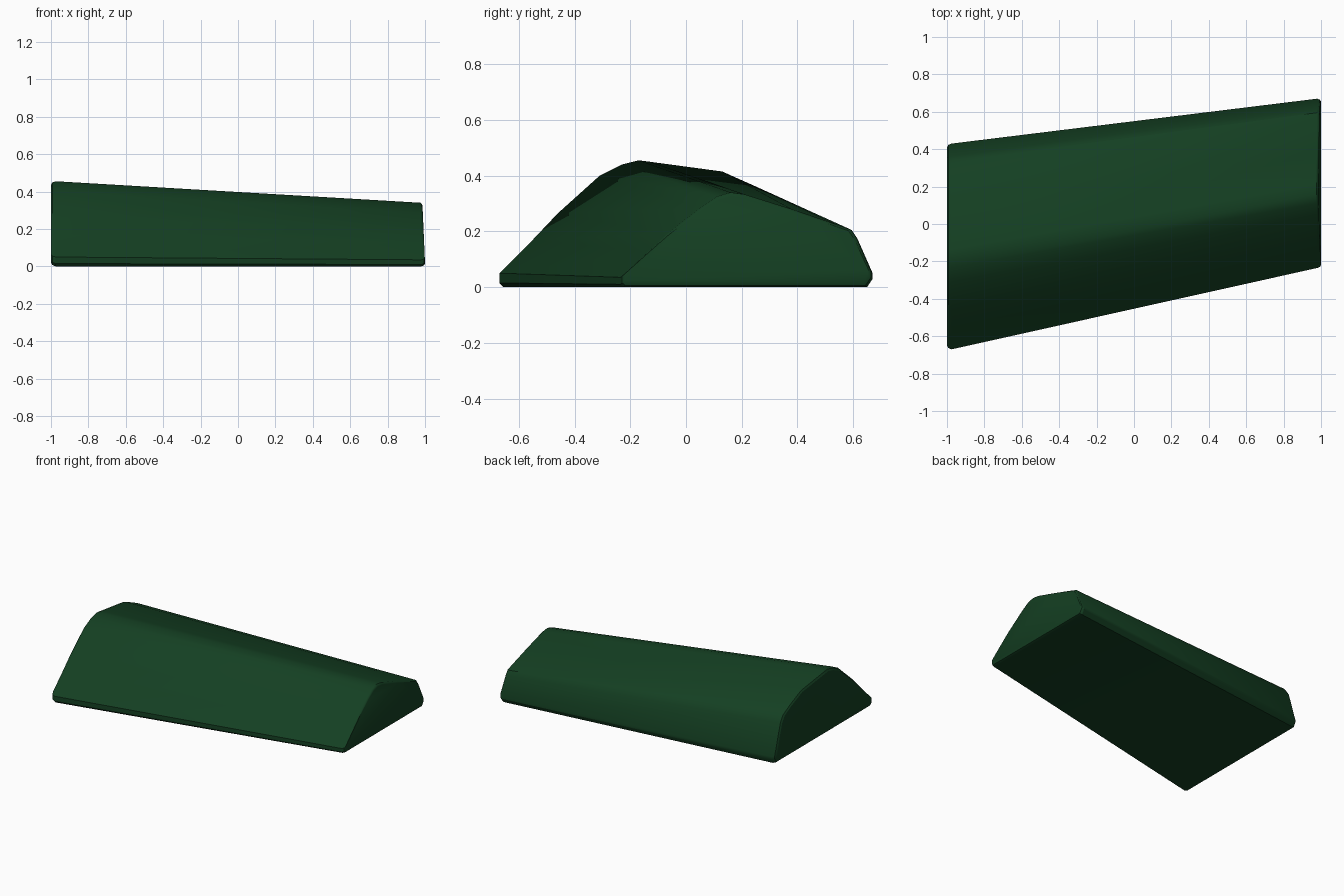
import bpy, bmesh

if "Cube" in bpy.data.objects:
    bpy.data.objects.remove(bpy.data.objects["Cube"])

# Matching end profiles (y, z), counter-clockwise from front bottom
LEFT = [(-.655, 0), (-.67, .015), (-.67, .05), (-.55, .17), (-.46, .265), (-.31, .40),
        (-.23, .44), (-.17, .455), (-.13, .45), (.13, .415), (.26, .357), (.335, .315),
        (.365, .27), (.43, .05), (.43, .03), (.415, 0)]
RIGHT = [(-.225, 0), (-.235, .01), (-.235, .035), (-.14, .125), (-.07, .19), (.05, .285),
         (.11, .325), (.16, .34), (.21, .333), (.38, .28), (.54, .225), (.595, .205),
         (.615, .175), (.67, .05), (.67, .03), (.65, 0)]


def ring(bm, profile, x, inset=0.0, lean=0.0):
    """One cross-section; inset pulls it toward its centre, lean tips its top inward."""
    ys = [p[0] for p in profile]
    cy, hy = (min(ys) + max(ys)) / 2, (max(ys) - min(ys)) / 2
    hz = max(p[1] for p in profile) / 2
    out = []
    for y, z in profile:
        out.append(bm.verts.new((x - lean * z,
                                 cy + (y - cy) * (1 - inset / hy),
                                 hz + (z - hz) * (1 - inset / hz))))
    return out


def shrink(bm, verts, dz):
    for v in verts:
        v.co.z += dz


# Lofted body with softened end caps
bm = bmesh.new()
rings = [ring(bm, LEFT, -1.0, .02),
         ring(bm, LEFT, -.993, .007),
         ring(bm, LEFT, -.975),
         ring(bm, RIGHT, .98, 0, .01),
         ring(bm, RIGHT, .995, .006, .035),
         ring(bm, RIGHT, 1.0, .014, .04)]
for a, b in zip(rings, rings[1:]):
    n = len(a)
    for i in range(n):
        j = (i + 1) % n
        bm.faces.new((a[i], a[j], b[j], b[i]))
bm.faces.new(rings[0])
bm.faces.new(rings[-1])
bmesh.ops.recalc_face_normals(bm, faces=bm.faces)
mesh = bpy.data.meshes.new("wedge_body")
bm.to_mesh(mesh)
bm.free()
body = bpy.data.objects.new("wedge_body", mesh)
bpy.context.collection.objects.link(body)

# Dark green finish
mat = bpy.data.materials.new("dark_green")
mat.diffuse_color = (.007, .05, .016, 1)
mat.use_nodes = True
mat.node_tree.nodes["Principled BSDF"].inputs["Base Color"].default_value = mat.diffuse_color
mesh.materials.append(mat)

bpy.context.view_layer.objects.active = body
body.select_set(True)
bpy.ops.object.shade_smooth_by_angle(angle=.5)
